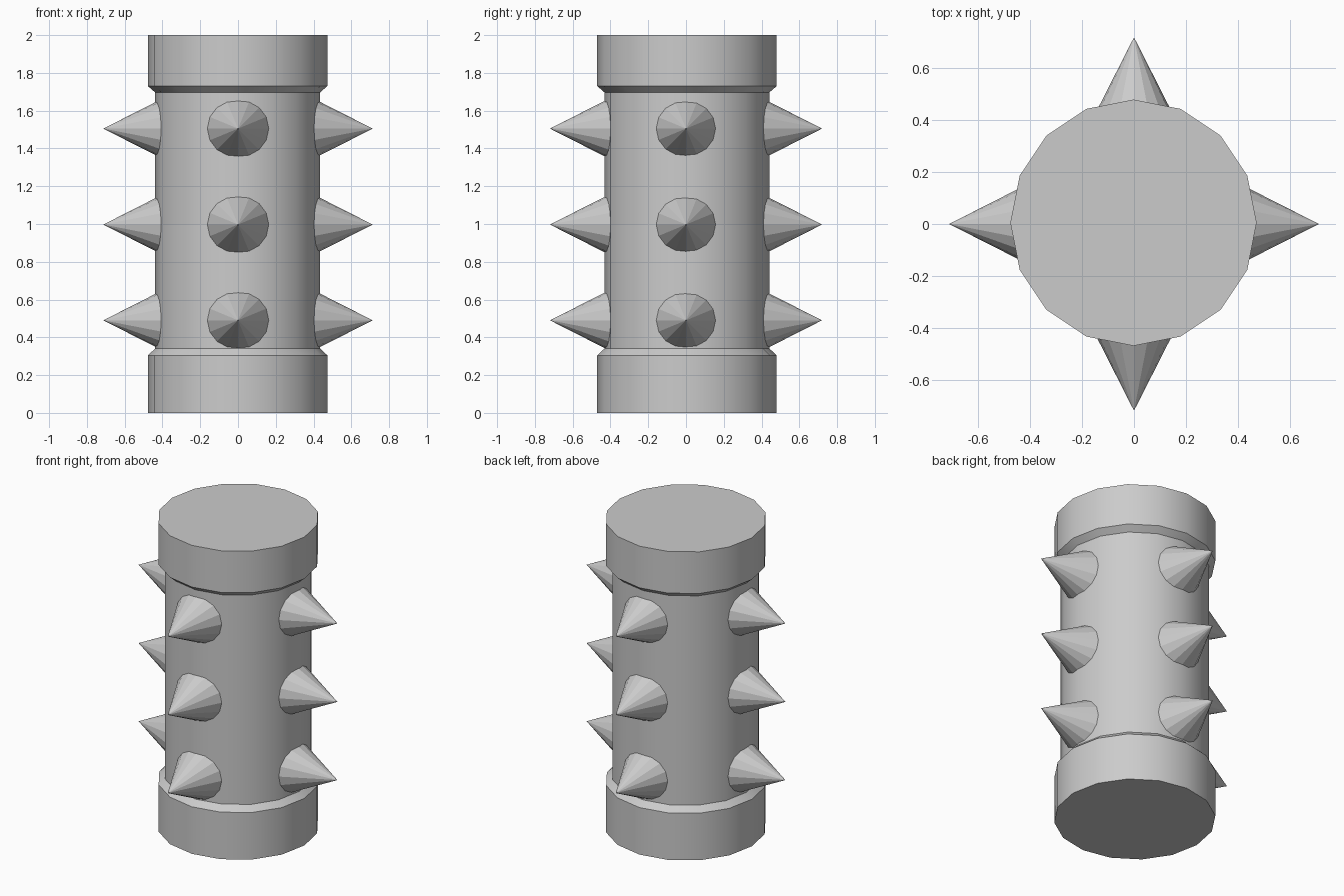
import bpy, bmesh
from math import pi, cos, sin
from mathutils import Matrix

if "Cube" in bpy.data.objects:
    bpy.data.objects.remove(bpy.data.objects["Cube"])

SIDES = 16


def make_object(name, bm):
    bmesh.ops.recalc_face_normals(bm, faces=bm.faces)
    mesh = bpy.data.meshes.new(name)
    bm.to_mesh(mesh)
    bm.free()
    obj = bpy.data.objects.new(name, mesh)
    bpy.context.collection.objects.link(obj)
    return obj


def lathe(name, profile, center):
    bm = bmesh.new()
    rings = [[bm.verts.new((center[0] + r * cos(2 * pi * i / SIDES),
                            center[1] + r * sin(2 * pi * i / SIDES), z))
              for i in range(SIDES)] for r, z in profile]
    for a, b in zip(rings, rings[1:]):
        for i in range(SIDES):
            j = (i + 1) % SIDES
            bm.faces.new((a[i], a[j], b[j], b[i]))
    bm.faces.new(rings[0][::-1])
    bm.faces.new(rings[-1])
    return make_object(name, bm)


def spike(name, angle, z, tip):
    base = 0.33
    bm = bmesh.new()
    place = (Matrix.Translation((0, 0, z)) @ Matrix.Rotation(angle, 4, 'Z')
             @ Matrix.Translation(((base + tip) / 2, 0, 0))
             @ Matrix.Rotation(pi / 2, 4, 'Y'))
    bmesh.ops.create_cone(bm, cap_ends=True, segments=SIDES,
                          radius1=(tip - base) * 0.508, radius2=0,
                          depth=tip - base, matrix=place)
    bmesh.ops.remove_doubles(bm, verts=bm.verts, dist=1e-5)
    return make_object(name, bm)


# Post: thick collars at both ends, chamfered down to a slimmer shaft
post = lathe("post", [(0.475, 0), (0.475, 0.305), (0.437, 0.34),
                      (0.437, 1.697), (0.475, 1.73), (0.475, 2.0)],
             (-0.002, 0.005))
bpy.context.view_layer.objects.active = post
post.select_set(True)
bpy.ops.object.shade_smooth_by_angle(angle=pi / 6)

# Spikes: three rows of four, flat-shaded cones
for row, z in enumerate((0.49, 0.997, 1.505)):
    for k in range(4):
        spike(f"spike_{row + 1}_{k + 1}", k * pi / 2, z, 0.72 if k % 2 else 0.713)
